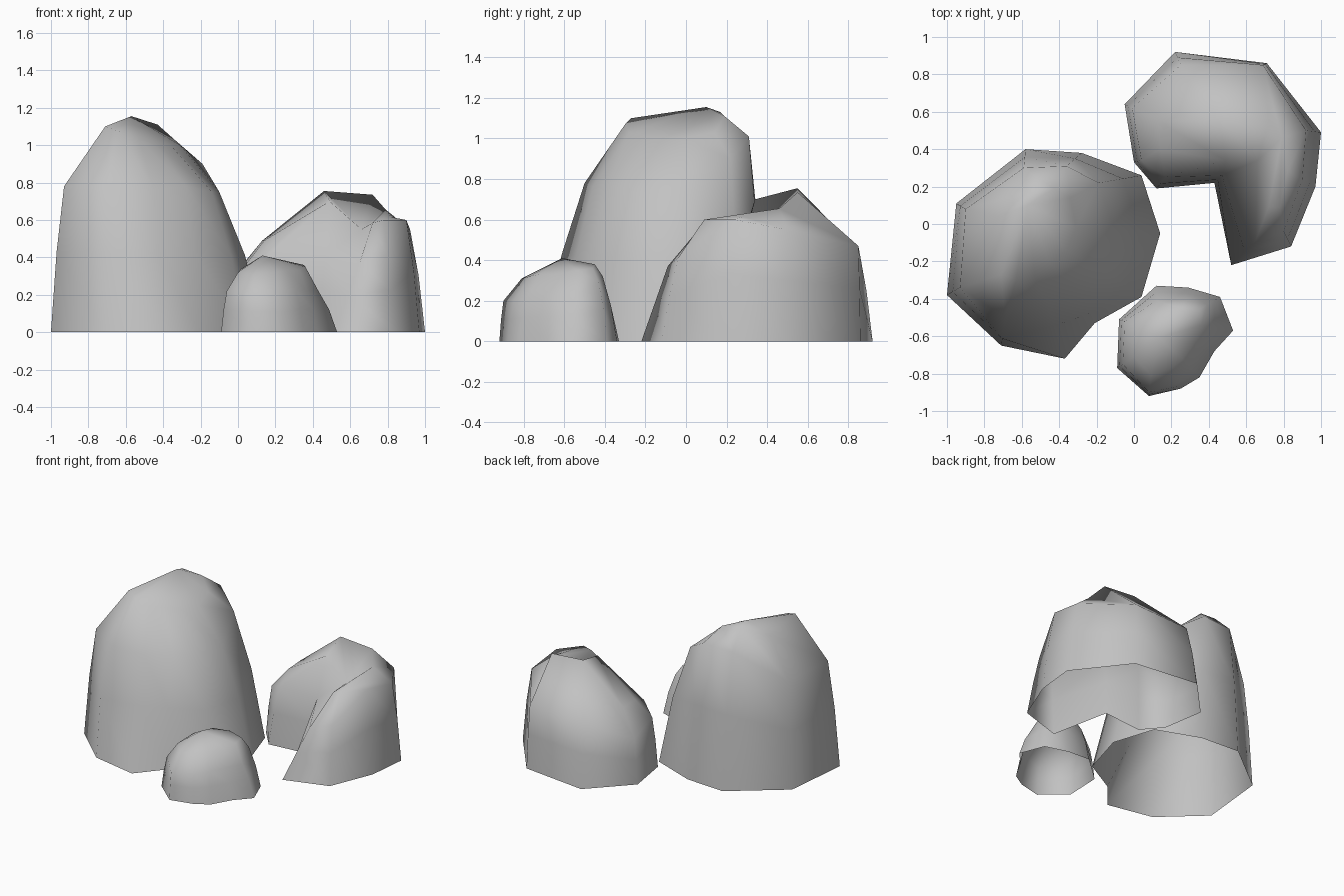
import bpy, bmesh
from mathutils import Vector

stone = bpy.data.materials.new("grey_stone")
stone.diffuse_color = (0.54, 0.54, 0.54, 1)


def rock(name, base, shoulder, crown, apex=None, lean={}):
    """Loft an open-bottomed boulder: foot, bulging flank, shoulder, crown, top.
    lean overrides how far a column's flank has moved in from its foot."""
    foot = [Vector((x, y, 0)) for x, y in base]
    shoulder = [Vector(p) for p in shoulder]
    flank = []
    for i, (a, b) in enumerate(zip(foot, shoulder)):
        p = a.lerp(b, lean.get(i, 0.43))
        p.z = b.z * 0.55
        flank.append(p)
    bm = bmesh.new()
    rings = [[bm.verts.new(p) for p in ring] for ring in (foot, flank, shoulder, crown)]
    n = len(base)
    for low, high in zip(rings, rings[1:]):
        for i in range(n):
            j = (i + 1) % n
            bm.faces.new((low[i], low[j], high[j], high[i]))
    top = rings[-1]
    if apex:
        # pointed top
        tip = bm.verts.new(apex)
        for i in range(n):
            bm.faces.new((top[i], top[(i + 1) % n], tip))
    else:
        # top of a bent rock: a strip of quads across the crown
        for i in range(n // 2 - 1):
            bm.faces.new((top[i], top[i + 1], top[n - 2 - i], top[n - 1 - i]))
    # outlines run clockwise, so turn the faces outward
    bmesh.ops.reverse_faces(bm, faces=bm.faces[:])
    for f in bm.faces:
        f.smooth = True
    mesh = bpy.data.meshes.new(name)
    bm.to_mesh(mesh)
    bm.free()
    mesh.materials.append(stone)
    bpy.context.collection.objects.link(bpy.data.objects.new(name, mesh))


# tall boulder on the left
rock("tall_boulder",
     [(-1, -.38), (-.95, .11), (-.58, .40), (-.28, .38), (.04, .26),
      (.14, -.05), (.04, -.39), (-.21, -.53), (-.37, -.72), (-.71, -.65)],
     [(-.93, -.34, .78), (-.90, .08, .78), (-.59, .30, 1.0), (-.36, .31, 1.01), (-.19, .22, .90),
      (-.10, -.04, .75), (-.14, -.26, .75), (-.28, -.38, .78), (-.45, -.46, .76), (-.69, -.50, .78)],
     [(-.71, -.27, 1.10), (-.72, .04, 1.06), (-.57, .17, 1.13), (-.43, .19, 1.11), (-.34, .14, 1.03),
      (-.31, -.02, 1.0), (-.36, -.14, 1.0), (-.45, -.21, 1.02), (-.53, -.28, 1.03), (-.63, -.30, 1.07)],
     (-.57, .10, 1.155), lean={7: .35, 8: .68, 9: .25})

# hooked boulder at the back right, with a notch in its front
rock("hooked_boulder",
     [(-.05, .64), (.22, .92), (.71, .86), (1, .49), (.97, .20),
      (.84, -.12), (.52, -.22), (.43, .22), (.12, .19), (0, .33)],
     [(-.01, .62, .32), (.25, .85, .45), (.69, .85, .47), (.92, .50, .55), (.90, .24, .60),
      (.80, -.04, .41), (.65, -.09, .37), (.47, .26, .41), (.17, .25, .42), (.04, .34, .36)],
     [(.13, .55, .49), (.46, .55, .755), (.72, .55, .735), (.79, .46, .655), (.82, .28, .615),
      (.78, .09, .60), (.72, .09, .585), (.66, .34, .55), (.49, .34, .70), (.14, .40, .49)],
     lean={6: .55, 5: .5})

# small boulder in front
rock("small_boulder",
     [(-.09, -.77), (-.08, -.51), (.12, -.33), (.29, -.34), (.46, -.39),
      (.53, -.57), (.43, -.68), (.35, -.82), (.25, -.88), (.08, -.92)],
     [(-.06, -.75, .22), (-.05, -.52, .22), (.12, -.41, .27), (.27, -.41, .32), (.39, -.43, .29),
      (.43, -.56, .22), (.37, -.67, .22), (.31, -.78, .22), (.23, -.85, .20), (.08, -.90, .20)],
     [(0, -.71, .32), (.02, -.55, .34), (.13, -.48, .38), (.25, -.45, .38), (.35, -.46, .36),
      (.36, -.54, .35), (.33, -.63, .33), (.26, -.72, .33), (.20, -.77, .32), (.09, -.81, .31)],
     (.13, -.61, .41))
